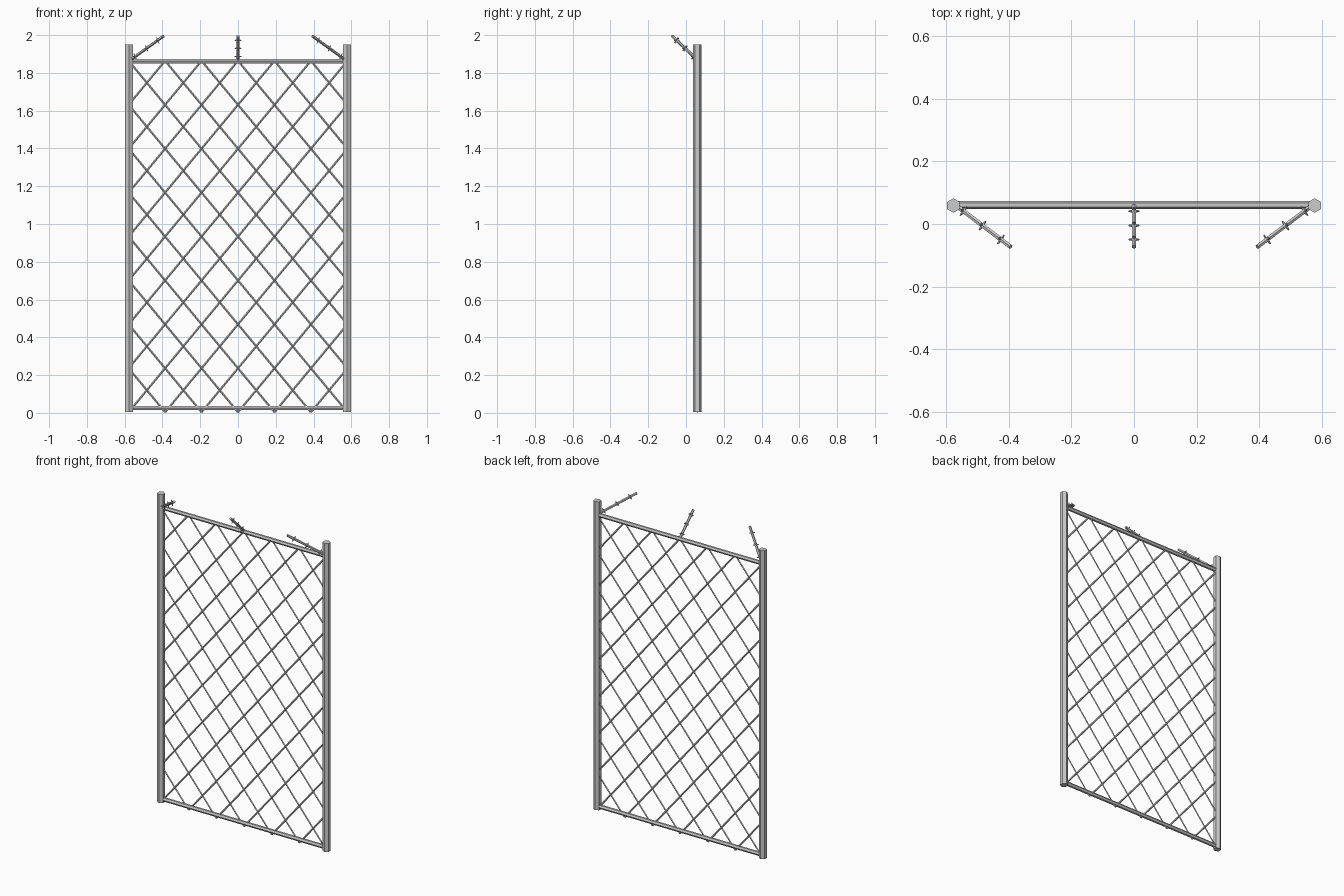
import bpy, bmesh, math
from mathutils import Vector, Matrix

if "Cube" in bpy.data.objects:
    bpy.data.objects.remove(bpy.data.objects["Cube"])

FY = 0.06            # plane of the fence
DX, DZ = 0.193, 0.2325   # lattice cell size


def tube(bm, a, b, r, sides=6, r2=None):
    """Capped prism or taper from a to b."""
    a, b = Vector(a), Vector(b)
    d = b - a
    m = Matrix.Translation((a + b) / 2) @ d.to_track_quat('Z', 'Y').to_matrix().to_4x4()
    bmesh.ops.create_cone(bm, cap_ends=True, segments=sides, radius1=r,
                          radius2=r if r2 is None else r2, depth=d.length, matrix=m)


def finish(bm, name):
    me = bpy.data.meshes.new(name)
    bm.to_mesh(me)
    bm.free()
    ob = bpy.data.objects.new(name, me)
    bpy.context.collection.objects.link(ob)
    return ob


# hexagonal side posts
for name, s in (("left_post", -1), ("right_post", 1)):
    bm = bmesh.new()
    bmesh.ops.create_cone(bm, cap_ends=True, segments=6, radius1=0.023, radius2=0.023,
                          depth=1.945, matrix=Matrix.Translation((s * 0.577, FY - 0.001, 0.9785)))
    finish(bm, name)

# hexagonal rails, points facing front and back
for name, z in (("bottom_rail", 0.025), ("top_rail", 1.862)):
    bm = bmesh.new()
    m = Matrix.Translation((0, FY, z)) @ Matrix.Rotation(math.pi / 2, 4, 'Y')
    bmesh.ops.create_cone(bm, cap_ends=True, segments=6, radius1=0.0127, radius2=0.0127,
                          depth=1.15, matrix=m)
    finish(bm, name)

# diagonal mesh wires, clipped to the frame
bm = bmesh.new()
Z0, Z1, XM = 0.004, 1.864, 0.572
for s in (-1, 1):
    for k in range(-12, 4):
        x0 = k * DX
        t0 = max(0, (-XM - x0) / DX)
        t1 = min((Z1 - Z0) / DZ, (XM - x0) / DX)
        if t1 - t0 < 0.1:
            continue
        p = [(s * (x0 + t * DX), FY, Z0 + t * DZ) for t in (t0, t1)]
        tube(bm, p[0], p[1], 0.0055, 4)
for v in bm.verts:           # slightly flattened diamond section
    v.co.y = FY + (v.co.y - FY) * 0.6
finish(bm, "wire_mesh")

# barbed spikes leaning forward
spikes = {"left_spike": ((-0.567, 0.058, 1.870), (-0.394, -0.073, 1.995)),
          "middle_spike": ((0, 0.058, 1.870), (0, -0.073, 1.995)),
          "right_spike": ((0.567, 0.058, 1.870), (0.394, -0.073, 1.995))}
for name, (a, b) in spikes.items():
    a, b = Vector(a), Vector(b)
    bm = bmesh.new()
    tube(bm, a, b, 0.008, 6)
    d = (b - a).normalized()
    u = d.cross(Vector((0, 0, 1))).normalized()
    v = d.cross(u)
    for f in (0.13, 0.48, 0.82):
        c = a.lerp(b, f)
        for w in (u, -u, v, -v):
            tube(bm, c, c + w * 0.018, 0.006, 4, 0.002)
    finish(bm, name)
